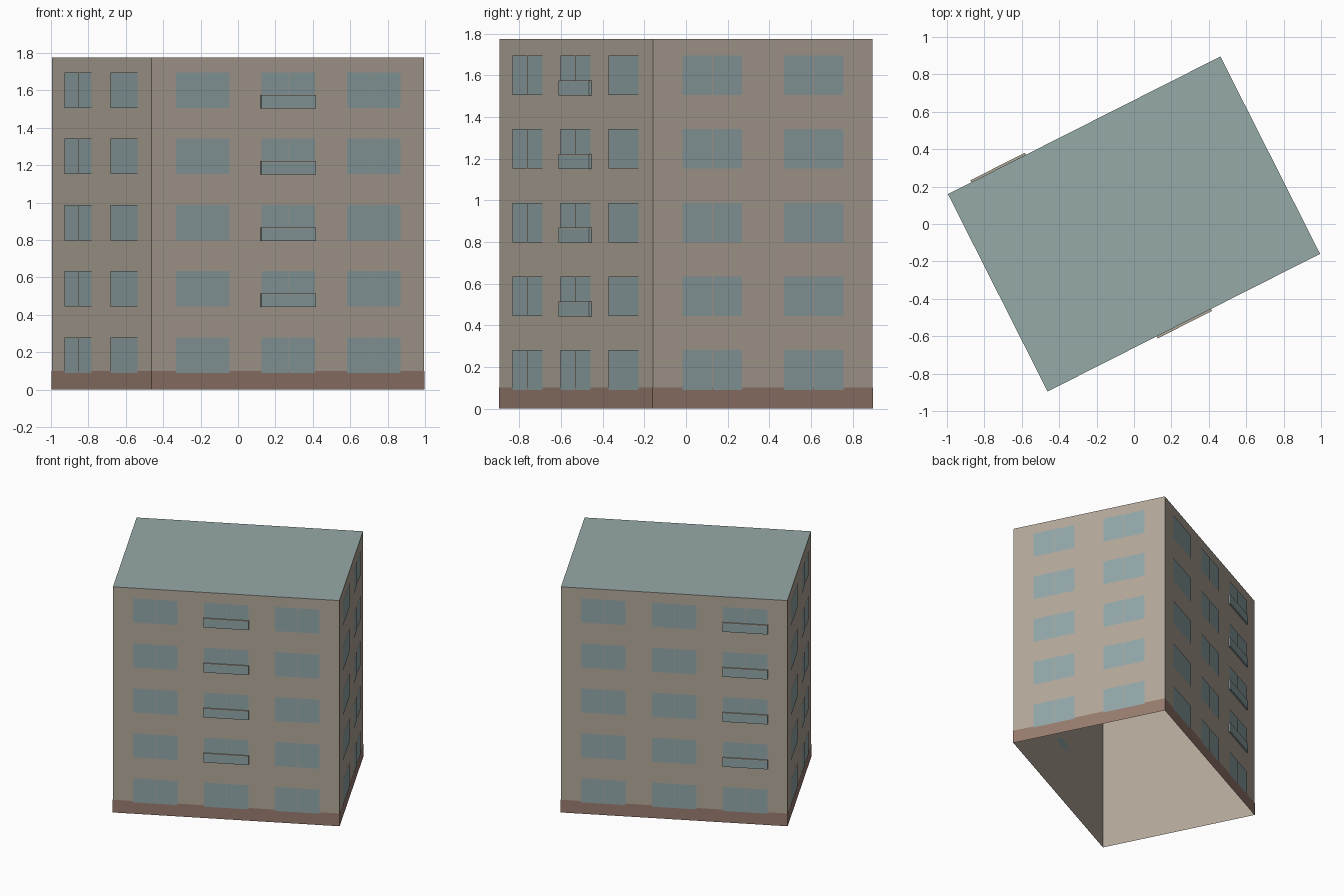
import bpy, bmesh, math
from mathutils import Matrix, Vector

HALF_L, HALF_W, HEIGHT = 0.816, 0.591, 1.775
TURN = math.radians(26.8)
FLOORS = [0.09 + 0.354 * i for i in range(5)]
WIN_W, WIN_H, GAP = 0.32, 0.19, 0.004

old = bpy.data.objects.get("Cube")
if old:
    bpy.data.objects.remove(old, do_unlink=True)


def material(name, rgb):
    m = bpy.data.materials.new(name)
    m.use_nodes = True
    m.diffuse_color = (*rgb, 1)
    m.node_tree.nodes["Principled BSDF"].inputs["Base Color"].default_value = (*rgb, 1)
    return m


WALL = material("beige plaster", (0.445, 0.386, 0.319))
GLASS = material("blue grey glass", (0.287, 0.381, 0.397))
BASE = material("brown plinth", (0.314, 0.198, 0.156))
ROOF = material("grey green roof", (0.305, 0.402, 0.392))


def finish(name, bm, mat):
    mesh = bpy.data.meshes.new(name)
    bm.to_mesh(mesh)
    bm.free()
    mesh.materials.append(mat)
    ob = bpy.data.objects.new(name, mesh)
    ob.rotation_euler.z = TURN
    bpy.context.collection.objects.link(ob)
    return ob


def quad(bm, pts):
    return bm.faces.new([bm.verts.new(p) for p in pts])


def wall_frame(side):
    """Matrix of a wall: u along it, -y outward, z up (front, left, back, right)."""
    dist = HALF_W if side % 2 == 0 else HALF_L
    return Matrix.Rotation(side * math.pi / 2, 4, 'Z') @ Matrix.Translation((0, -dist, 0))


def plate(bm, side, u0, u1, z0, z1, out):
    m = wall_frame(side)
    corners = [(u0, z0), (u1, z0), (u1, z1), (u0, z1)]
    quad(bm, [m @ Vector((u, -out, z)) for u, z in corners])


def block(bm, side, u, width, z0, z1, out):
    m = wall_frame(side) @ Matrix.Translation((u, -out / 2, (z0 + z1) / 2))
    size = Matrix.Diagonal((width, out, z1 - z0, 1))
    bmesh.ops.create_cube(bm, size=1, matrix=m @ size)


# Wall shell, open below, and the plinth skin around its foot
def ring(name, grow, height, mat):
    bm = bmesh.new()
    for side in range(4):
        half = (HALF_L if side % 2 == 0 else HALF_W) + grow
        plate(bm, side, -half, half, 0, height, grow)
    bmesh.ops.remove_doubles(bm, verts=bm.verts, dist=0.0005)
    return finish(name, bm, mat)


ring("walls", 0, HEIGHT, WALL)
ring("plinth", 0.002, 0.1, BASE)

# Flat roof
bm = bmesh.new()
quad(bm, [(x * HALF_L, y * HALF_W, HEIGHT) for x, y in ((-1, -1), (1, -1), (1, 1), (-1, 1))])
finish("roof", bm, ROOF)

# Two-pane windows on every storey of each wall
LONG, SHORT = (-0.512, 0, 0.512), (-0.272, 0.272)
names = ("front", "left", "back", "right")
for side, name in enumerate(names):
    bm = bmesh.new()
    for u in (LONG if side % 2 == 0 else SHORT):
        for z in FLOORS:
            plate(bm, side, u - WIN_W / 2, u - GAP / 2, z, z + WIN_H, 0.004)
            plate(bm, side, u + GAP / 2, u + WIN_W / 2, z, z + WIN_H, 0.004)
    finish(name + "_windows", bm, GLASS)

# Shallow balcony fronts with a thin rail on the upper storeys
for side, u in ((0, LONG[1]), (2, LONG[2])):
    panels, rails = bmesh.new(), bmesh.new()
    for z in FLOORS[1:]:
        block(panels, side, u, WIN_W + 0.006, z - 0.002, z + 0.064, 0.012)
        block(rails, side, u, WIN_W + 0.006, z + 0.064, z + 0.07, 0.012)
    finish(names[side] + "_balcony_panels", panels, GLASS)
    finish(names[side] + "_balcony_rails", rails, WALL)
